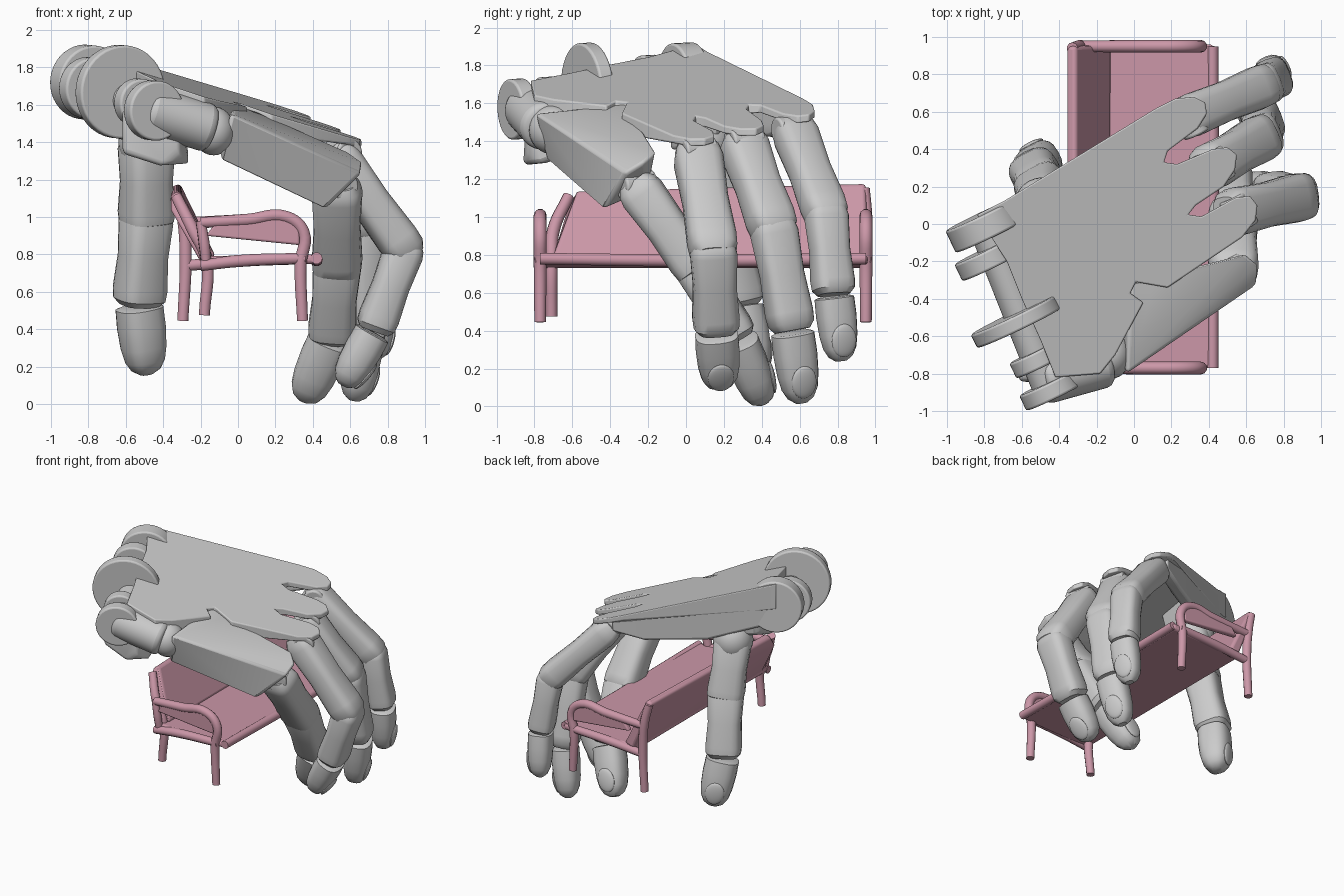
import bpy, bmesh
from math import cos, sin, pi, copysign
from mathutils import Vector as V, Matrix

if "Cube" in bpy.data.objects:
    bpy.data.objects.remove(bpy.data.objects["Cube"])

pink = bpy.data.materials.new("pink")
pink.diffuse_color = (0.6, 0.31, 0.39, 1)
pink.use_nodes = True
pink.node_tree.nodes["Principled BSDF"].inputs["Base Color"].default_value = pink.diffuse_color


def add(name, bm, mat=None, bevel=0, angle=0.6):
    bmesh.ops.recalc_face_normals(bm, faces=bm.faces[:])
    me = bpy.data.meshes.new(name)
    bm.to_mesh(me)
    bm.free()
    ob = bpy.data.objects.new(name, me)
    bpy.context.collection.objects.link(ob)
    if mat:
        me.materials.append(mat)
    bpy.ops.object.select_all(action='DESELECT')
    ob.select_set(True)
    bpy.context.view_layer.objects.active = ob
    bpy.ops.object.shade_smooth_by_angle(angle=angle)
    if bevel:
        m = ob.modifiers.new("bevel", 'BEVEL')
        m.width, m.segments = bevel, 3
    return ob


def loft(name, pts, sizes, side, power=3.0, n=20, mat=None):
    """Skin of rounded-square rings; sizes are (width, depth) full sizes."""
    bm = bmesh.new()
    pts = [V(p) for p in pts]
    rings = []
    for i, (p, (w, d)) in enumerate(zip(pts, sizes)):
        ax = (pts[min(i + 1, len(pts) - 1)] - pts[max(i - 1, 0)]).normalized()
        s = V(side)
        s = (s - ax * s.dot(ax)).normalized()
        o = ax.cross(s)
        ring = []
        for k in range(n):
            c, q = cos(2 * pi * k / n), sin(2 * pi * k / n)
            a = copysign(abs(c) ** (2 / power), c) * w / 2
            b = copysign(abs(q) ** (2 / power), q) * d / 2
            ring.append(bm.verts.new(p + s * a + o * b))
        rings.append(ring)
    for r0, r1 in zip(rings, rings[1:]):
        for k in range(n):
            bm.faces.new((r0[k], r0[(k + 1) % n], r1[(k + 1) % n], r1[k]))
    bm.faces.new(rings[0])
    bm.faces.new(rings[-1])
    return add(name, bm, mat)


def hull(name, pts, bevel=0.03, mat=None):
    bm = bmesh.new()
    for p in pts:
        bm.verts.new(p)
    r = bmesh.ops.convex_hull(bm, input=bm.verts[:])
    bmesh.ops.delete(bm, geom=[g for g in r["geom_interior"] if isinstance(g, bmesh.types.BMVert)],
                     context='VERTS')
    bmesh.ops.dissolve_limit(bm, angle_limit=0.05, verts=bm.verts[:], edges=bm.edges[:])
    return add(name, bm, mat, bevel)


def rod(name, a, b, r, bevel=0.012):
    a, b = V(a), V(b)
    bm = bmesh.new()
    m = Matrix.Translation((a + b) / 2) @ (b - a).to_track_quat('Z', 'Y').to_matrix().to_4x4()
    bmesh.ops.create_cone(bm, cap_ends=True, segments=40, radius1=r, radius2=r,
                          depth=(b - a).length, matrix=m)
    return add(name, bm, None, bevel)


def ball(name, matrix, mat=None):
    bm = bmesh.new()
    bmesh.ops.create_uvsphere(bm, u_segments=24, v_segments=14, radius=1, matrix=matrix)
    return add(name, bm, mat)


# fingers: two phalanges, a tip and a nail on each joint chain
BONE = [(0, .72), (.06, .93), (.14, 1.02), (.5, .94), (.84, 1.02), (.94, .98), (1, .75)]
TIP = [(0, .8), (.02, .98), (.3, 1), (.6, .94), (.8, .82), (.93, .6), (1, .28)]


def finger(name, joints, w, d, side, out):
    joints = [V(j) for j in joints]
    for i, (a, b) in enumerate(zip(joints, joints[1:])):
        last = i == len(joints) - 2
        u = (b - a).normalized()
        k = 1 - 0.045 * i
        a2, b2 = (a + u * .02, b) if last else (a - u * .05, b + u * (.05 if i == 0 else .01))
        prof = TIP if last else BONE
        loft(f"{name}_{'tip' if last else 'bone_%d' % (i + 1)}", [a2.lerp(b2, t) for t, _ in prof],
             [(w * s * k, d * s * k) for _, s in prof], side, 2.6 if last else 3.2)
        if last:
            s = V(side)
            s = (s - u * s.dot(u)).normalized()
            o = u.cross(s)
            if o.dot(V(out)) < 0:
                o = -o
            c = a.lerp(b, .7) + o * d * .375
            o = (o + u * .2).normalized()
            l = s.cross(o)
            m = Matrix(((s.x * .07, l.x * .09, o.x * .02, c.x), (s.y * .07, l.y * .09, o.y * .02, c.y),
                        (s.z * .07, l.z * .09, o.z * .02, c.z), (0, 0, 0, 1)))
            ball(name + "_nail", m)


SIDE, OUT = (-.35, .93, 0), (1, .3, 0)
finger("little_finger", [(.28, .57, 1.46), (.69, .74, 1.02), (.75, .78, .6), (.73, .82, .24)], .23, .2, SIDE, OUT)
finger("ring_finger", [(.4, .3, 1.39), (.68, .46, .95), (.69, .56, .41), (.62, .61, .02)], .25, .22, SIDE, OUT)
finger("middle_finger", [(.52, .06, 1.34), (.89, .145, .83), (.73, .16, .4), (.56, .18, .1)], .255, .22, (-.15, 1, 0), OUT)
finger("index_finger", [(.53, -.25, 1.15), (.53, .05, .74), (.5, .27, .36), (.35, .41, .02)], .265, .24, (1, 0, -.1), (.8, .5, 0))
finger("thumb", [(-.49, .1, 1.38), (-.49, .19, 1.0), (-.53, .28, .54), (-.49, .36, .16)], .275, .26, (.87, .49, 0), (-.5, .87, 0))
ball("thumb_knuckle", Matrix.Translation((-.49, .1, 1.4)) @ Matrix.Diagonal((.15, .15, .16, 1)))


# palm: sloping plate with three tongues, deeper at the wrist
def plate_z(x, y):
    return 1.63 - .335 * x + .06 * y


OUTLINE = [(-.84, .05), (-.7, .12), (.12, .62), (.22, .67), (.32, .68), (.38, .65), (.39, .59), (.34, .51), (.18, .39),
           (.16, .33), (.23, .32), (.42, .4), (.5, .41), (.55, .37), (.54, .29), (.48, .2), (.33, .1), (.29, .05),
           (.36, .04), (.54, .14), (.62, .15), (.66, .1), (.65, .02), (.58, -.07), (.18, -.34), (.01, -.31),
           (-.02, -.37), (.05, -.42), (-.1, -.7), (-.18, -.8), (-.42, -.82), (-.5, -.62), (-.6, -.4), (-.68, -.2)]
bm = bmesh.new()
top = [bm.verts.new((x, y, plate_z(x, y))) for x, y in OUTLINE]
low = [bm.verts.new((x, y, plate_z(x, y) - .04 - .16 * max(0, min(1, (.4 - .82 * x - .57 * y))))) for x, y in OUTLINE]
bm.faces.new(top)
bm.faces.new(low)
for i in range(len(top)):
    j = (i + 1) % len(top)
    bm.faces.new((top[i], top[j], low[j], low[i]))
add("palm_plate", bm, None, .008)

# outer side wall of the palm
hull("palm_side_wall", [(x, y - e, plate_z(x, y) - dz) for x, y, h in
                        ((-.8, .06, .32), (-.4, .3, .34), (.0, .54, .24), (.22, .64, .12))
                        for e in (0, .1) for dz in (.01, h)], .02)

# index metacarpal block and its rod along the front edge of the palm
hull("index_metacarpal", [(-.03, -.32, 1.6), (.1, -.34, 1.56), (.6, -.16, 1.34), (.67, -.22, 1.29), (.66, -.32, 1.23),
                          (-.04, -.8, 1.55), (.47, -.43, 1.04), (-.1, -.74, 1.31), (.0, -.4, 1.4), (.5, -.2, 1.14)], .02)
rod("index_base_rod", (-.5, -.84, 1.58), (-.14, -.74, 1.47), .13, .04)
ball("index_base_knob", Matrix.Translation((-.13, -.7, 1.46)) @ Matrix.Diagonal((.115, .13, .13, 1)))
hull("palm_heel", [(x, y, z) for x, y in ((-.62, -.84), (-.32, -.84), (-.28, -.6), (-.6, -.55)) for z in (1.34, 1.58)]
     + [(-.4, -.86, 1.27), (-.26, -.76, 1.28)])
hull("thumb_mount", [(-.74, -.08, 1.44), (-.4, -.08, 1.34), (-.36, .18, 1.42), (-.7, .08, 1.48), (-.76, -.08, 1.75),
                     (-.3, -.08, 1.65), (-.3, .26, 1.65), (-.7, .08, 1.75)])

# knuckle hinge pins under the tongues
for name, c in (("little", (.3, .56, 1.46)), ("ring", (.44, .31, 1.4)), ("middle", (.56, .06, 1.35)),
                ("index", (.54, -.26, 1.17))):
    c, s = V(c), V((-.43, .9, .1)) * .09
    rod(name + "_knuckle_pin", c - s, c + s, .075)

# wrist: discs and lugs on a common axle
AX = V((-.43, .9, .05)).normalized()
rod("wrist_axle", (-.8, 0, 1.7), (-.46, -.86, 1.58), .09)
for i, (c, r, t) in enumerate([((-.8, -.01, 1.72), .2, .13), ((-.79, -.19, 1.69), .165, .1), ((-.63, -.52, 1.67), .25, .08),
                               ((-.53, -.73, 1.61), .13, .09), ((-.45, -.89, 1.57), .16, .09)]):
    rod("wrist_disc_%d" % (i + 1), V(c) - AX * t / 2, V(c) + AX * t / 2, r)
    if i in (1, 3):
        rod("wrist_lug_%d" % (i + 1), V(c), V(c) + V((.28, .17, -.06)), .085)


# bench: seat, tilted backrest, rails and two end frames
def tube(name, pts, r):
    cu = bpy.data.curves.new(name, 'CURVE')
    cu.dimensions, cu.bevel_depth, cu.bevel_resolution, cu.use_fill_caps = '3D', r, 3, True
    sp = cu.splines.new('BEZIER')
    sp.bezier_points.add(len(pts) - 1)
    for i, (b, p) in enumerate(zip(sp.bezier_points, pts)):
        b.co, b.handle_left_type, b.handle_right_type = p, 'AUTO', 'AUTO'
        b.radius = .9 if i in (0, len(pts) - 1) else 1
    cu.resolution_u = 6
    cu.materials.append(pink)
    bpy.context.collection.objects.link(bpy.data.objects.new(name, cu))


hull("bench_seat", [(x, y, z) for y in (-.77, .96) for x, z in ((-.2, .73), (.42, .75), (.43, .8), (-.2, .79))], .02, pink)
hull("bench_backrest", [(-.36, -.57, 1.12), (-.31, -.57, 1.14), (-.2, -.7, .76), (-.12, -.7, .79), (-.36, -.63, 1.04),
                        (-.36, .95, 1.16), (-.31, .95, 1.18), (-.2, .96, .76), (-.12, .96, .79)], .02, pink)
tube("bench_front_rail", [(.42, -.77, .78), (.42, .1, .77), (.42, .95, .78)], .035)
for tag, y, back in (("near", -.77, -.2), ("far", .95, -.28)):
    tube(tag + "_front_leg_and_arm", [(.345, y, .445), (.335, y, .75), (.35, y, .92), (.26, y, 1.0), (.05, y, .985),
                                      (back, y, .97)], .034)
    hull(tag + "_arm_pad", [(x, y + e, z) for e in (-.022, .022) for x, z in
                            ((-.17, .9), (-.1, 1.0), (.24, 1.0), (.33, .94), (.33, .85), (.24, .92))], .012, pink)
    tube(tag + "_seat_end_rail", [(back, y, .74), (.0, y, .765), (.36, y, .78)], .034)
tube("near_back_leg", [(-.18, -.71, .475), (-.17, -.71, .78), (-.24, -.7, .93), (-.33, -.62, 1.11)], .034)
tube("near_arm_post", [(-.17, -.76, .75), (-.18, -.77, .85), (-.2, -.77, .98)], .03)
tube("far_back_leg", [(-.295, .95, .445), (-.28, .95, .8), (-.295, .95, 1.0), (-.33, .94, 1.15)], .034)
